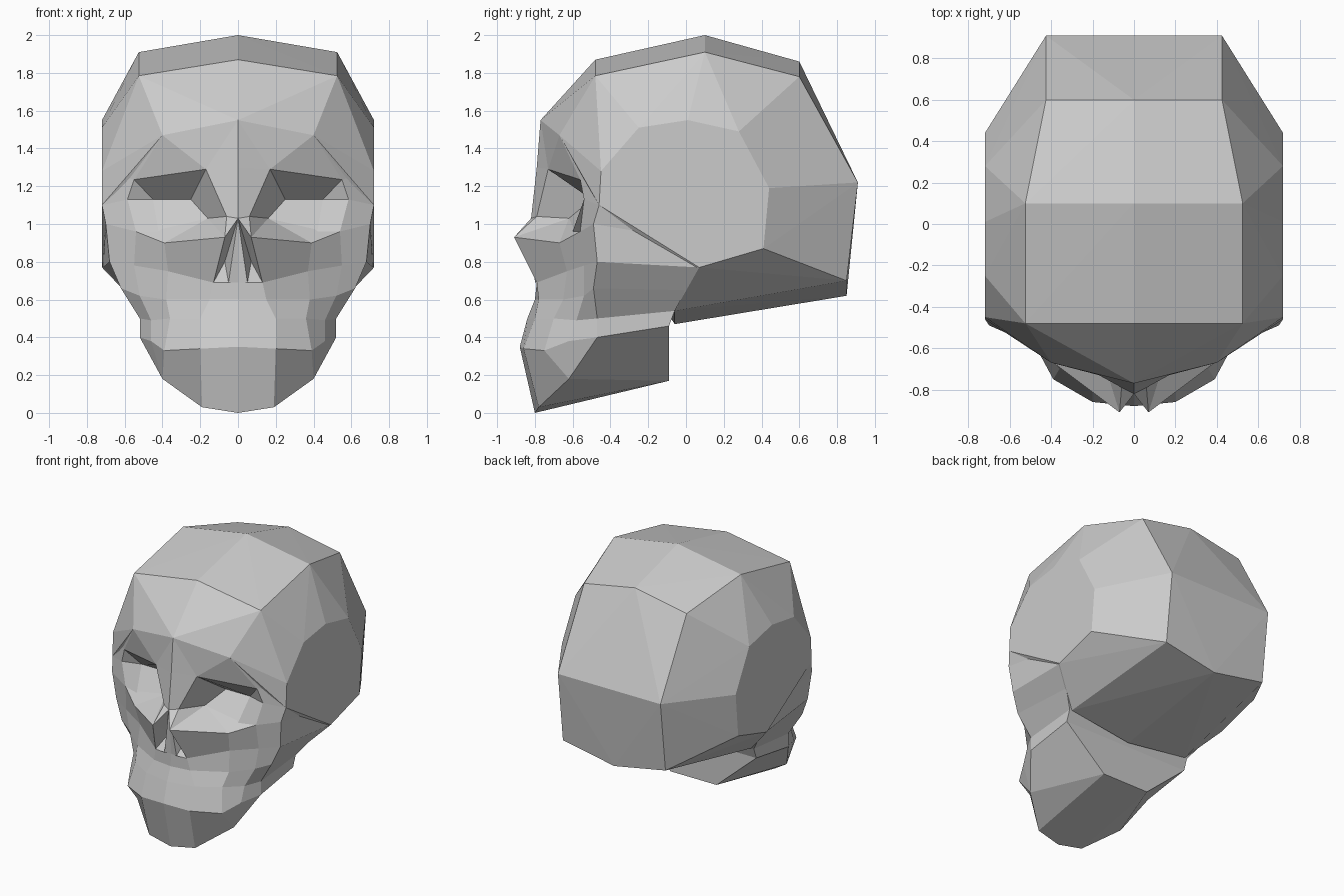
import bpy
import bmesh
from mathutils import Vector

default_cube = bpy.data.objects.get("Cube")
if default_cube:
    bpy.data.objects.remove(default_cube, do_unlink=True)

bone = bpy.data.materials.new("bone_grey")
bone.use_nodes = True
bone_colour = (0.6, 0.6, 0.6, 1)
bone.diffuse_color = bone_colour
bone.node_tree.nodes["Principled BSDF"].inputs["Base Color"].default_value = bone_colour


def finish(bm, name):
    """Turn a bmesh into a flat shaded object with the bone material."""
    bmesh.ops.recalc_face_normals(bm, faces=bm.faces)
    mesh = bpy.data.meshes.new(name)
    bm.to_mesh(mesh)
    bm.free()
    mesh.materials.append(bone)
    obj = bpy.data.objects.new(name, mesh)
    bpy.context.collection.objects.link(obj)
    return obj


def mirrored_hull(name, half_points):
    """Wrap a convex shell around points and their mirror images."""
    bm = bmesh.new()
    for x, y, z in half_points:
        bm.verts.new((x, y, z))
        if x > 0:
            bm.verts.new((-x, y, z))
    hull = bmesh.ops.convex_hull(bm, input=bm.verts)
    spare = [v for v in hull["geom_interior"] if isinstance(v, bmesh.types.BMVert)]
    bmesh.ops.delete(bm, geom=spare, context="VERTS")
    bmesh.ops.dissolve_limit(bm, angle_limit=0.01, verts=bm.verts, edges=bm.edges)
    return finish(bm, name)


def mirrored_sheet(name, polygons):
    """Build one half from polygons of points, then mirror and weld it."""
    bm = bmesh.new()
    for polygon in polygons:
        corners = []
        for point in polygon:
            if point not in corners:
                corners.append(point)
        if len(corners) > 2:
            for side in (1, -1):
                bm.faces.new([bm.verts.new((side * x, y, z)) for x, y, z in corners])
    bmesh.ops.remove_doubles(bm, verts=bm.verts, dist=0.0005)
    return finish(bm, name)


# Cranium: crown ridges, flat temples, forehead and underside
crown = [(0, .1, 2), (.525, .1, 1.91), (0, -.48, 1.87), (.525, -.48, 1.785),
         (0, .6, 1.86), (.425, .6, 1.78)]
back = [(.425, .91, 1.22), (.425, .85, .7), (0, .85, .62)]
temple = [(.72, -.25, 1.51), (.72, .01, 1.55), (.72, .28, 1.49), (.72, .44, 1.19),
          (.72, .41, .87), (.72, .07, .77)]
underside = [(.5, -.06, .54), (0, -.06, .47)]
forehead_mid, forehead_side = (0, -.77, 1.55), (.4, -.67, 1.47)
temple_top, temple_low = (.72, -.45, 1.28), (.72, -.46, 1.1)
mirrored_hull("cranium", crown + back + temple + underside
              + [forehead_mid, forehead_side, temple_top, temple_low])

# Face contours from the centre line round to the side, cheek down to chin
cheek = [(0, -.82, 1.03), (.07, -.91, .93), (.39, -.67, .9),
         (.54, -.56, .96), (.7, -.49, 1), (.715, .3, .87)]
upper_jaw = [(0, -.79, .69), (.13, -.79, .69), (.37, -.63, .75),
             (.55, -.54, .78), (.68, -.47, .8), (.715, .07, .77)]
lip = [(0, -.8, .6), (.15, -.78, .6), (.38, -.65, .6),
       (.52, -.54, .62), (.62, -.49, .66), (.6, 0, .65)]
mouth = [(0, -.84, .5), (.2, -.8, .5), (.36, -.7, .5),
         (.46, -.58, .49), (.52, -.47, .5), (.52, -.06, .54)]
chin_top = [(0, -.88, .35), (.2, -.86, .34), (.39, -.75, .33),
            (.46, -.62, .38), (.52, -.47, .4), (.52, -.09, .46)]
jaw_corner = (.4, -.62, .18)
chin_base = [(0, -.8, 0), (.19, -.78, .03), jaw_corner,
             jaw_corner, jaw_corner, (.19, -.09, .17)]


def loft(upper, lower, first=0):
    return [(upper[i], upper[i + 1], lower[i + 1], lower[i])
            for i in range(first, len(upper) - 1)]


def centred(point):
    return (0, point[1], point[2])


# Upper face: brow, bridge of the nose and cheekbones
bridge, wing, ledge, ledge_side, cheekbone, _ = cheek
brow_mid, brow_in, brow_out = (0, -.79, 1.3), (.17, -.73, 1.29), (.55, -.56, 1.235)
eye_side, bridge_side = (.585, -.54, 1.13), (.06, -.79, 1.04)
upper_face = [
    (forehead_mid, forehead_side, brow_in), (forehead_mid, brow_in, brow_mid),
    (forehead_side, brow_out, brow_in), (forehead_side, temple_top, brow_out),
    (brow_mid, brow_in, bridge_side, bridge), (bridge, bridge_side, wing),
    (temple_top, temple_low, eye_side, brow_out),
    (temple_low, cheekbone, ledge_side, eye_side),
    (temple_low, cheek[-1], cheekbone),
]

# Eye socket: wedge with an overhanging roof and a rising floor
deep_in, deep_out = (.25, -.5, 1.13), (.45, -.5, 1.13)
floor_in, floor_out = (.16, -.62, 1.03), (.42, -.6, .96)
eye_socket = [
    (brow_in, brow_out, deep_out, deep_in), (brow_out, eye_side, deep_out),
    (eye_side, ledge_side, floor_out, deep_out), (deep_in, deep_out, floor_out, floor_in),
    (brow_in, deep_in, floor_in, bridge_side), (floor_in, floor_out, ledge_side),
    (floor_in, ledge_side, ledge), (floor_in, ledge, wing), (floor_in, wing, bridge_side),
]

# Nose opening: recessed nostril beside a tapering septum
nostril, septum = (.07, -.7, .8), (.05, -.8, .69)
nose_base, nose_side = upper_jaw[:2]
nose = [
    (bridge, wing, nostril), (wing, nose_side, nostril), (nose_side, septum, nostril),
    (septum, bridge, nostril), (bridge, septum, nose_base), (nose_side, septum, nose_base),
]

mid_face = loft(cheek, upper_jaw, 1) + loft(upper_jaw, lip) + loft(lip, mouth)

# Lower jaw: sides, closed back and underside
jaw = loft(mouth, chin_top) + loft(chin_top, chin_base)
for above, below in ((lip, mouth), (mouth, chin_top), (chin_top, chin_base)):
    jaw.append((above[-1], centred(above[-1]), centred(below[-1]), below[-1]))
heel = chin_base[-1]
jaw += [(chin_base[1], jaw_corner, heel), (chin_base[0], chin_base[1], heel, centred(heel))]

mirrored_sheet("face_and_jaw", upper_face + eye_socket + nose + mid_face + jaw)
